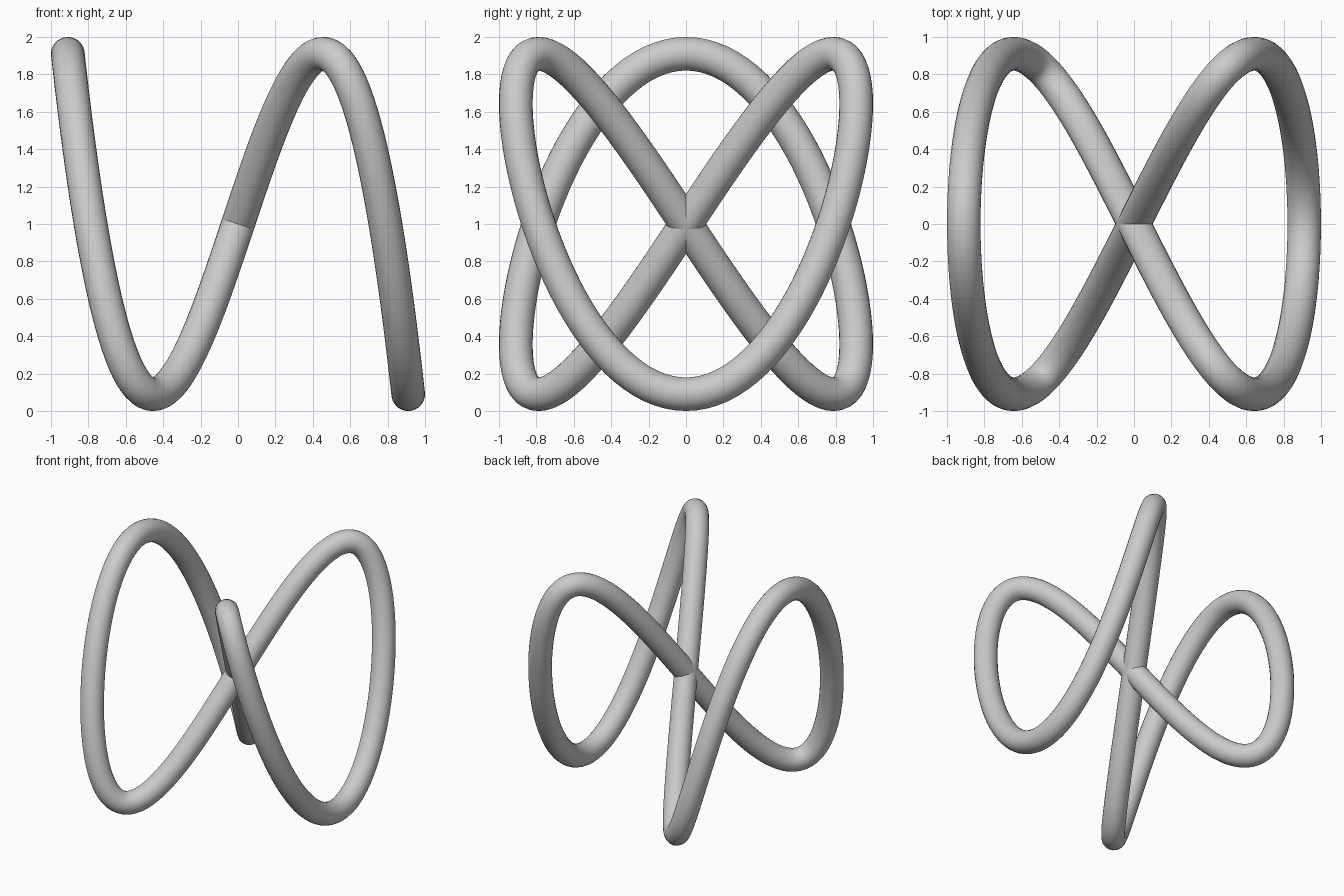
import bpy
from math import sin, tau

cube = bpy.data.objects.get("Cube")
if cube:
    bpy.data.objects.remove(cube, do_unlink=True)

SWING = 0.91    # reach of the tube's centre line on each axis
RADIUS = 0.09   # tube radius
STEPS = 240

# Plain grey material
grey = bpy.data.materials.new("plain grey")
grey.use_nodes = True
color = (0.6, 0.6, 0.6, 1)
grey.diffuse_color = color
for node in grey.node_tree.nodes:
    if node.type == 'BSDF_PRINCIPLED':
        node.inputs["Base Color"].default_value = color

# Closed centre line: one, two and three waves along x, y and z
path = bpy.data.curves.new("knot_path", 'CURVE')
path.dimensions = '3D'
path.twist_mode = 'MINIMUM'
path.bevel_depth = RADIUS
path.bevel_resolution = 10
spline = path.splines.new('POLY')
spline.points.add(STEPS - 1)
spline.use_cyclic_u = True
spline.use_smooth = True
for i, point in enumerate(spline.points):
    t = tau * i / STEPS
    point.co = (SWING * sin(t), SWING * sin(2 * t), 1 + SWING * sin(3 * t), 1)

# Turn the round tube into a mesh
helper = bpy.data.objects.new("knot_path", path)
bpy.context.collection.objects.link(helper)
depsgraph = bpy.context.evaluated_depsgraph_get()
mesh = bpy.data.meshes.new_from_object(helper.evaluated_get(depsgraph))
bpy.data.objects.remove(helper, do_unlink=True)

mesh.name = "looped_tube"
mesh.materials.clear()
mesh.materials.append(grey)
tube = bpy.data.objects.new("looped_tube", mesh)
bpy.context.collection.objects.link(tube)
mesh.shade_smooth()
